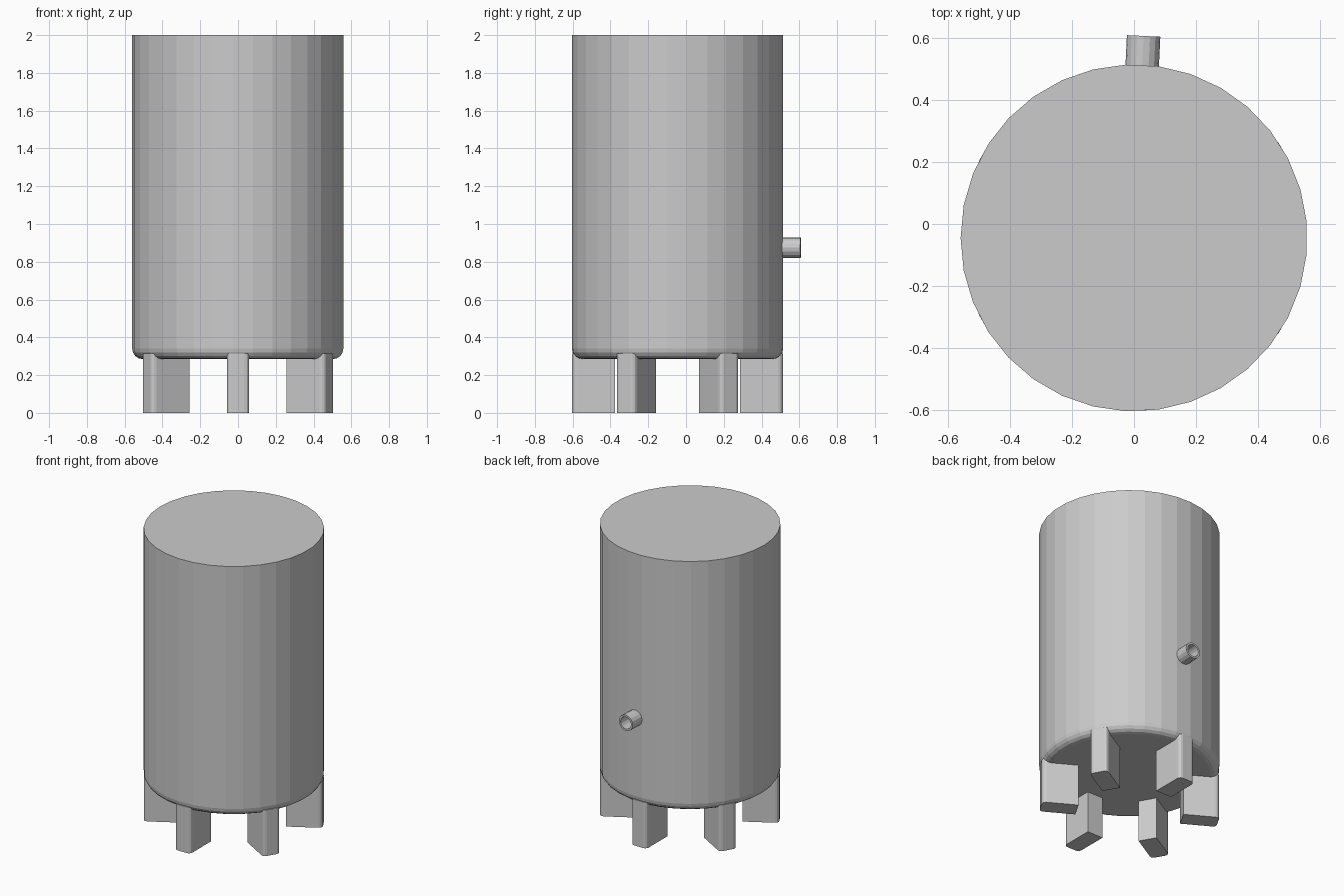
import bpy, bmesh, math
from mathutils import Matrix, Vector

cube = bpy.data.objects.get("Cube")
if cube:
    bpy.data.objects.remove(cube, do_unlink=True)

CENTRE_Y = -0.045
RADIUS = 0.56
SIDES = 33

grey = bpy.data.materials.new("plain grey")
grey.use_nodes = True
COLOUR = (0.6, 0.6, 0.6, 1)
grey.diffuse_color = COLOUR
for node in grey.node_tree.nodes:
    if node.type == "BSDF_PRINCIPLED":
        node.inputs["Base Color"].default_value = COLOUR


def finish(name, bm, matrix):
    bmesh.ops.recalc_face_normals(bm, faces=bm.faces)
    mesh = bpy.data.meshes.new(name)
    bm.to_mesh(mesh)
    bm.free()
    mesh.materials.append(grey)
    obj = bpy.data.objects.new(name, mesh)
    obj.matrix_world = matrix
    bpy.context.collection.objects.link(obj)
    return obj


def lathe(name, profile, sides, matrix, start=0.0, closed=False):
    """Turn (radius, height) points around z; open profiles get end caps."""
    bm = bmesh.new()
    rings = []
    for r, z in profile:
        angles = [start + math.tau * i / sides for i in range(sides)]
        rings.append([bm.verts.new((r * math.cos(a), r * math.sin(a), z)) for a in angles])
    pairs = list(zip(rings, rings[1:]))
    if closed:
        pairs.append((rings[-1], rings[0]))
    else:
        bm.faces.new(rings[0])
        bm.faces.new(rings[-1])
    for low, high in pairs:
        for i in range(sides):
            j = (i + 1) % sides
            bm.faces.new((low[i], low[j], high[j], high[i]))
    return finish(name, bm, matrix)


base = Matrix.Translation((0, CENTRE_Y, 0))

# Tank with a rounded bottom rim and a flat lid
BOTTOM, ROUND = 0.285, 0.055
profile = []
for i in range(5):
    a = math.pi / 2 * i / 4
    profile.append((RADIUS - ROUND + ROUND * math.sin(a), BOTTOM + ROUND - ROUND * math.cos(a)))
profile.append((RADIUS, 2.0))
lathe("tank_body", profile, SIDES, base, start=math.pi)

# Hollow outlet pipe, square to one facet at the back
facet = math.pi - math.tau * 8.5 / SIDES
direction = Vector((math.cos(facet), math.sin(facet), 0))
pipe_matrix = (base @ Matrix.Translation((0, 0, 0.875))
               @ direction.to_track_quat("Z", "Y").to_matrix().to_4x4())
lathe("outlet_pipe", [(0.054, 0.54), (0.054, 0.653), (0.041, 0.653), (0.041, 0.54)],
      16, pipe_matrix, closed=True)

# Six radial legs with rounded outer corners
INNER, OUTER, WIDTH, TOP = 0.33, 0.558, 0.118, 0.315
for k in range(6):
    bm = bmesh.new()
    bmesh.ops.create_cube(bm, size=1)
    bmesh.ops.scale(bm, vec=(OUTER - INNER, WIDTH, TOP), verts=bm.verts)
    bmesh.ops.translate(bm, vec=((INNER + OUTER) / 2, 0, TOP / 2), verts=bm.verts)
    corners = [e for e in bm.edges if all(v.co.x > OUTER - 0.01 for v in e.verts)
               and abs(e.verts[0].co.z - e.verts[1].co.z) > 0.1]
    bmesh.ops.bevel(bm, geom=corners, offset=0.025, segments=3, profile=0.5, affect="EDGES")
    finish("leg_%d" % (k + 1), bm, base @ Matrix.Rotation(math.radians(60 * k - 90), 4, "Z"))
